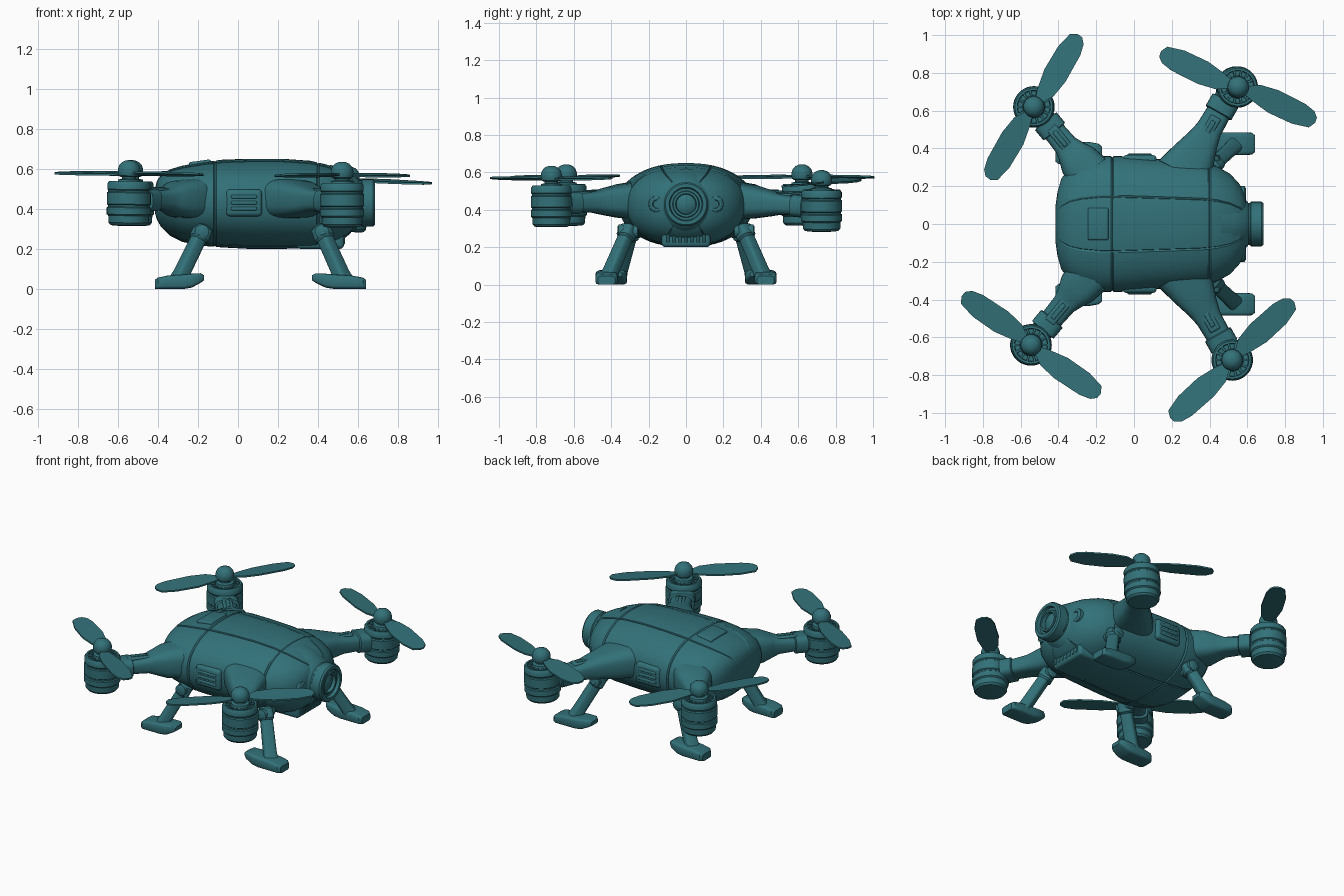
import bpy, bmesh, math
from mathutils import Vector, Matrix

if "Cube" in bpy.data.objects:
    bpy.data.objects.remove(bpy.data.objects["Cube"])

COLOUR = (0.032, 0.165, 0.19, 1)
teal = bpy.data.materials.new("teal")
teal.use_nodes = True
teal.diffuse_color = COLOUR
teal.node_tree.nodes["Principled BSDF"].inputs["Base Color"].default_value = COLOUR


def finish(name, bm, matrix=Matrix(), angle=35):
    bmesh.ops.recalc_face_normals(bm, faces=bm.faces)
    mesh = bpy.data.meshes.new(name)
    bm.to_mesh(mesh)
    bm.free()
    obj = bpy.data.objects.new(name, mesh)
    bpy.context.collection.objects.link(obj)
    mesh.materials.append(teal)
    obj.matrix_world = matrix
    bpy.ops.object.select_all(action="DESELECT")
    obj.select_set(True)
    bpy.context.view_layer.objects.active = obj
    bpy.ops.object.shade_smooth_by_angle(angle=math.radians(angle))
    return obj


def loft(name, rings, matrix=Matrix(), angle=35):
    """Skin a list of equal rings and cap both ends."""
    bm = bmesh.new()
    loops = [[bm.verts.new(p) for p in ring] for ring in rings]
    n = len(loops[0])
    for a, b in zip(loops, loops[1:]):
        for i in range(n):
            bm.faces.new((a[i], a[(i + 1) % n], b[(i + 1) % n], b[i]))
    bm.faces.new(loops[0])
    bm.faces.new(loops[-1])
    return finish(name, bm, matrix, angle)


def revolve(name, profile, matrix=Matrix(), segs=32):
    turn = [2 * math.pi * i / segs for i in range(segs)]
    return loft(name, [[(r * math.cos(a), r * math.sin(a), z) for a in turn]
                       for r, z in profile], matrix)


def box(name, loc, size, bevel=0.01, rot=Matrix()):
    bm = bmesh.new()
    bmesh.ops.create_cube(bm, size=1)
    bmesh.ops.scale(bm, vec=size, verts=bm.verts)
    bmesh.ops.bevel(bm, geom=bm.edges[:], offset=bevel, segments=3,
                    profile=0.5, affect="EDGES")
    return finish(name, bm, Matrix.Translation(loc) @ rot)


def oval(a, power):
    """Point on a unit superellipse."""
    c, s = math.cos(a), math.sin(a)
    return (math.copysign(abs(c) ** (2 / power), c),
            math.copysign(abs(s) ** (2 / power), s))


def tube(name, start, end, sections, power=4, segs=24):
    """Rounded bar from start to end; sections are (t, half width, half height)."""
    start, end = Vector(start), Vector(end)
    along = (end - start).normalized()
    side = along.cross(Vector((0, 0, 1))).normalized()
    up = side.cross(along)
    rings = []
    for t, w, h in sections:
        mid = start.lerp(end, t)
        pts = [oval(2 * math.pi * i / segs, power) for i in range(segs)]
        rings.append([mid + side * u * w + up * v * h for u, v in pts])
    return loft(name, rings)


# Body shell: (x, half width, bottom, top), with panel seams pressed in
STATIONS = [(-0.415, 0.10, 0.38, 0.50), (-0.405, 0.17, 0.345, 0.54), (-0.385, 0.24, 0.31, 0.57),
            (-0.34, 0.30, 0.265, 0.597), (-0.28, 0.335, 0.235, 0.615), (-0.18, 0.36, 0.215, 0.633),
            (-0.08, 0.36, 0.207, 0.645), (0.05, 0.35, 0.20, 0.65), (0.22, 0.337, 0.20, 0.65),
            (0.36, 0.325, 0.202, 0.64), (0.44, 0.305, 0.21, 0.622), (0.51, 0.265, 0.235, 0.597),
            (0.56, 0.21, 0.275, 0.57), (0.59, 0.15, 0.32, 0.54), (0.60, 0.09, 0.36, 0.50)]


def station(x):
    for a, b in zip(STATIONS, STATIONS[1:]):
        if a[0] <= x <= b[0]:
            t = (x - a[0]) / (b[0] - a[0])
            return [p + (q - p) * t for p, q in zip(a, b)]


SEAMS = (-0.115, 0.4)
cuts = {s[0]: 1 for s in STATIONS}
for s in SEAMS:
    cuts.update({s - 0.007: 1, s: 0.975, s + 0.007: 1})
angles = {2 * math.pi * i / 48: 1 for i in range(48)}
for base in (1.2, math.pi - 1.2, math.pi + 1.2, 2 * math.pi - 1.2):
    angles.update({base - 0.018: 1, base: 0.972, base + 0.018: 1})
rings = []
for x in sorted(cuts):
    _, w, low, top = station(x)
    mid = low + (top - low) * 0.52
    ring = []
    for a in sorted(angles):
        u, v = oval(a, 2.25)
        k = min(cuts[x], angles[a])
        ring.append((x, u * w * k, mid + v * k * ((top - mid) if v > 0 else (mid - low))))
    rings.append(ring)
loft("body_shell", rings, angle=30)

# Camera at the nose
to_x = Matrix.Rotation(math.pi / 2, 4, "Y")
nose = Matrix.Translation((0, 0, 0.43)) @ to_x
revolve("camera_lens", [(0.19, 0.46), (0.165, 0.53), (0.13, 0.59), (0.112, 0.605), (0.112, 0.615),
                        (0.118, 0.62), (0.118, 0.675), (0.11, 0.685), (0.09, 0.685), (0.085, 0.665),
                        (0.072, 0.665), (0.068, 0.675), (0.056, 0.675), (0.052, 0.655),
                        (0.035, 0.665), (0.01, 0.67)], nose, 40)
box("top_hatch", (-0.19, 0, 0.628), (0.11, 0.17, 0.024), 0.01, Matrix.Rotation(-0.14, 4, "Y"))
box("sensor_pod", (0.41, 0, 0.25), (0.24, 0.26, 0.1), 0.02)
for i in range(7):
    box("sensor_grille_bar", (0.528, (i - 3) * 0.032, 0.25), (0.014, 0.014, 0.055), 0.003)

# Side details, mirrored left and right
for s in (1, -1):
    revolve("nose_screw", [(0.05, 0.5), (0.045, 0.585), (0.035, 0.592), (0.024, 0.592), (0.02, 0.582)],
            Matrix.Translation((0, s * 0.155, 0.43)) @ to_x, 20)
    box("side_vent", (0.03, s * 0.34, 0.43), (0.18, 0.05, 0.135), 0.02)
    for dz in (-0.03, 0, 0.03):
        box("side_vent_slat", (0.03, s * 0.364, 0.43 + dz), (0.13, 0.016, 0.018), 0.006)


# Landing legs; the toe of each foot points to the body centre
def leg(tag, hip, ankle, heel, toe, outward):
    hip, ankle = Vector(hip), Vector(ankle)
    tube(tag + "_leg", hip, ankle, [(-0.12, 0.03, 0.03), (-0.08, 0.042, 0.042), (0.12, 0.046, 0.044),
                                    (0.16, 0.037, 0.035), (0.85, 0.04, 0.036), (1, 0.046, 0.04)], 3.5)
    axle = Matrix.Translation(hip) @ Matrix.Rotation(math.pi / 2, 4, "X")
    revolve(tag + "_hinge", [(0.025, -0.056), (0.036, -0.05), (0.036, 0.05), (0.025, 0.056)], axle, 20)
    rows = [(0, 0.045, 0.0, 0.045), (0.06, 0.058, 0, 0.056), (0.25, 0.06, 0, 0.066),
            (0.6, 0.06, 0, 0.072), (0.75, 0.058, 0.006, 0.076), (0.93, 0.05, 0.03, 0.078),
            (1, 0.034, 0.042, 0.068)]
    foot = []
    for t, w, low, top in rows:
        pts = [oval(2 * math.pi * i / 24, 5) for i in range(24)]
        foot.append([(heel + (toe - heel) * t, ankle.y + outward * 0.01 + u * w,
                      (low + top) / 2 + v * (top - low) / 2) for u, v in pts])
    loft(tag + "_foot", foot)


for s in (1, -1):
    leg("front", (0.42, s * 0.31, 0.285), (0.53, s * 0.415, 0.04), 0.64, 0.37, s)
    leg("rear", (-0.18, s * 0.295, 0.285), (-0.3, s * 0.365, 0.04), -0.415, -0.17, s)


# Propeller blade outline, thickened and pitched
def blade(matrix, flip):
    outline = [(0.02, 0.02), (0.06, 0.035), (0.1, 0.06), (0.2, 0.075), (0.36, 0.07), (0.42, 0.055),
               (0.447, 0.03), (0.45, 0), (0.43, -0.035), (0.34, -0.055), (0.2, -0.055),
               (0.1, -0.035), (0.05, -0.02)]
    pitch = [(x, y * flip, 0.13 * y * (1 - x)) for x, y in outline]
    rings = [[(x, y, z + d) for x, y, z in pitch] for d in (-0.005, 0.005)]
    loft("propeller_blade", rings, matrix)


MOTOR = [(0.07, 0.315), (0.09, 0.318), (0.1, 0.33), (0.102, 0.365), (0.11, 0.372), (0.11, 0.405),
         (0.104, 0.41), (0.104, 0.418), (0.11, 0.423), (0.11, 0.48), (0.104, 0.485), (0.104, 0.492),
         (0.108, 0.497), (0.108, 0.525), (0.1, 0.537), (0.088, 0.537), (0.085, 0.515),
         (0.06, 0.515), (0.055, 0.545), (0.036, 0.55), (0.036, 0.565)]
HUB = [(0.04, 0.558), (0.052, 0.565), (0.056, 0.58), (0.056, 0.598), (0.05, 0.617),
       (0.036, 0.633), (0.018, 0.641), (0.005, 0.643)]


def rotor(x, y, dz, spin, flip, tilt):
    place = Matrix.Translation((x, y, dz)) @ Matrix.Rotation(tilt, 4, "Y")
    revolve("motor", MOTOR, place, 36)
    revolve("propeller_hub", HUB, place, 28)
    for i in range(14):
        fin = Matrix.Rotation(i * math.pi / 7, 4, "Z") @ Matrix.Translation((0.075, 0, 0.523))
        box("motor_fin", (0, 0, 0), (0.035, 0.012, 0.02), 0.002, place @ fin)
    for half in (0, 180):
        turn = Matrix.Rotation(math.radians(spin + half), 4, "Z")
        blade(place @ Matrix.Translation((0, 0, 0.575)) @ turn, flip)


# Arms with end collars and slotted covers
FRONT = [(0, 0.15, 0.10), (0.2, 0.12, 0.09), (0.4, 0.085, 0.07), (0.52, 0.07, 0.056), (0.7, 0.066, 0.05),
         (0.71, 0.078, 0.06), (0.84, 0.078, 0.06), (0.85, 0.066, 0.05), (1, 0.06, 0.045)]
REAR = [(0, 0.12, 0.10), (0.2, 0.105, 0.09), (0.32, 0.08, 0.07), (0.42, 0.064, 0.052), (0.62, 0.06, 0.045),
        (0.63, 0.074, 0.056), (0.78, 0.074, 0.056), (0.79, 0.06, 0.045), (1, 0.055, 0.042)]


def arm(tag, root, tip, sections, z):
    a, b = Vector((*root, 0.45)), Vector((*tip, z))
    tube(tag + "_arm", a, b, sections, 3.2, 28)
    yaw = Matrix.Rotation(math.atan2(b.y - a.y, b.x - a.x), 4, "Z")
    mid = a.lerp(b, 0.52)
    box(tag + "_arm_cover", mid + Vector((0, 0, 0.048)), (0.15, 0.06, 0.02), 0.009, yaw)
    box(tag + "_arm_slot_bar", mid + Vector((0, 0, 0.058)), (0.1, 0.024, 0.012), 0.005, yaw)


ROTORS = [("rear_left", -0.53, 0.62, 0.0, 59, -1, 0), ("front_left", 0.525, 0.725, -0.03, -25, 1, 0.045),
          ("rear_right", -0.55, -0.64, 0.0, -35, -1, 0.01), ("front_right", 0.52, -0.72, -0.008, 43, 1, 0)]
for tag, x, y, dz, spin, flip, tilt in ROTORS:
    s = math.copysign(1, y)
    rotor(x, y, dz, spin, flip, tilt)
    if x > 0:
        arm(tag, (0.26, s * 0.26), (x, y), FRONT, 0.44 + dz)
    else:
        arm(tag, (-0.24, s * 0.27), (x, y), REAR, 0.44 + dz)
